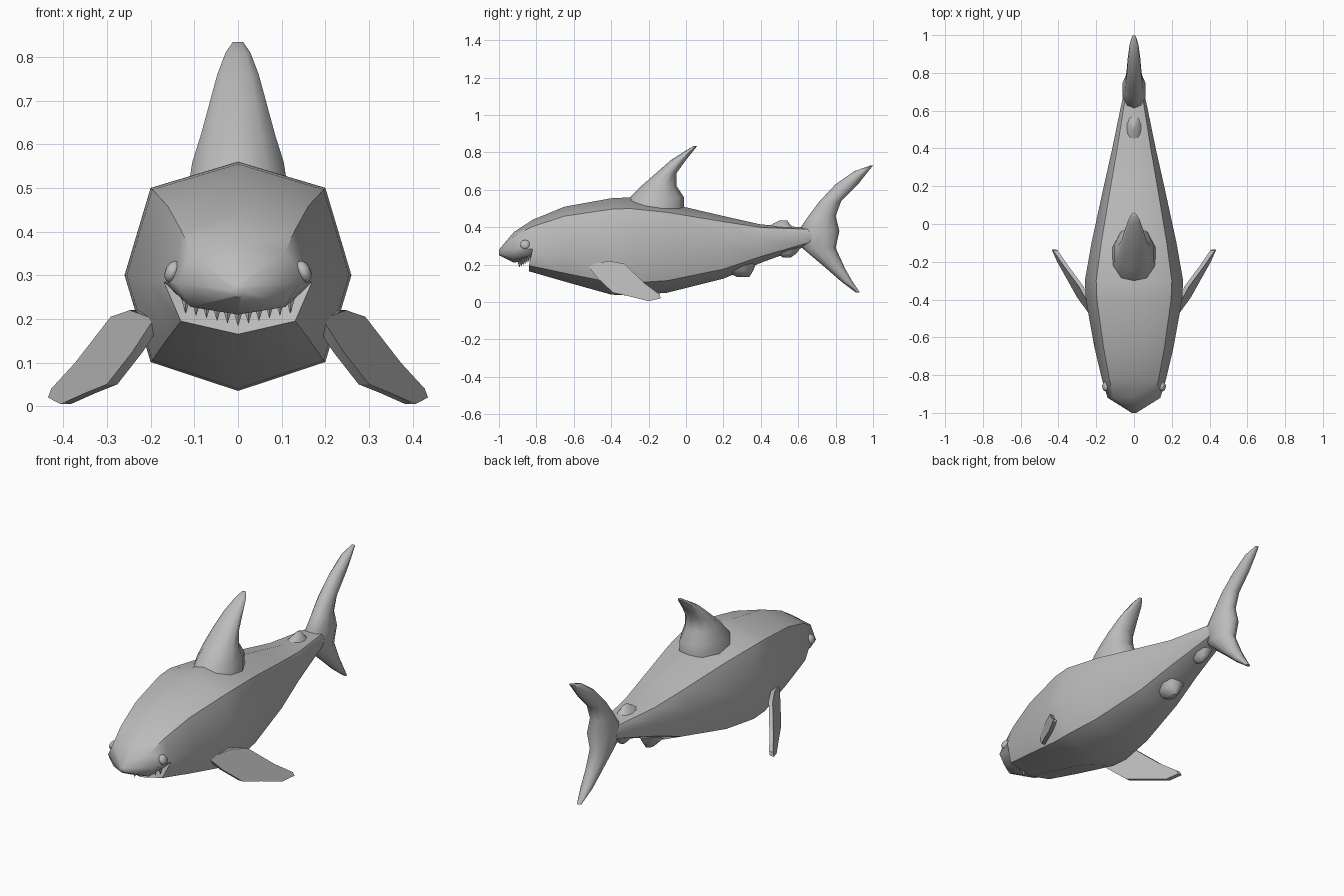
import bpy, bmesh, math
from mathutils import Vector, Matrix

default = bpy.data.objects.get("Cube")
if default:
    bpy.data.objects.remove(default, do_unlink=True)

# One plain grey for everything
GREY = (0.5, 0.5, 0.5, 1)
skin = bpy.data.materials.new("plain_grey")
skin.use_nodes = True
skin.diffuse_color = GREY
skin.node_tree.nodes["Principled BSDF"].inputs["Base Color"].default_value = GREY


def finish(name, bm, angle=50):
    """Turn a bmesh into a smooth-shaded object."""
    bmesh.ops.remove_doubles(bm, verts=bm.verts, dist=0.0005)
    bmesh.ops.recalc_face_normals(bm, faces=bm.faces)
    mesh = bpy.data.meshes.new(name)
    bm.to_mesh(mesh)
    bm.free()
    mesh.materials.append(skin)
    obj = bpy.data.objects.new(name, mesh)
    bpy.context.collection.objects.link(obj)
    bpy.ops.object.select_all(action="DESELECT")
    obj.select_set(True)
    bpy.context.view_layer.objects.active = obj
    bpy.ops.object.shade_smooth_by_angle(angle=math.radians(angle))
    return obj


def loft(name, rings, angle=50):
    """Skin a list of equal-sized point rings and cap both ends."""
    bm = bmesh.new()
    loops = [[bm.verts.new(p) for p in ring] for ring in rings]
    for a, b in zip(loops, loops[1:]):
        for i in range(len(a)):
            j = (i + 1) % len(a)
            bm.faces.new((a[i], a[j], b[j], b[i]))
    bm.faces.new(loops[0])
    bm.faces.new(loops[-1])
    return finish(name, bm, angle)


def body_ring(y, top, side, bottom, w, shear=0):
    """Eight-sided section, with the bottom optionally pushed forward."""
    up, low = side + 0.77 * (top - side), side - 0.75 * (side - bottom)
    u = 0.77 * w
    return [(0, y, top), (u, y, up), (w, y, side), (u, y + shear, low),
            (0, y + shear, bottom), (-u, y + shear, low), (-w, y, side), (-u, y, up)]


def fin(name, sections):
    """Upright fin from sections of height, front, back and half width."""
    rings = []
    for z, front, back, w in sections:
        mid, half = (front + back) / 2, (back - front) / 2
        turns = [math.tau * k / 10 for k in range(10)]
        rings.append([(w * math.sin(t), mid - half * math.cos(t), z) for t in turns])
    return loft(name, rings, 60)


# Body: snout, stepped mouth, then the long taper to the tail
loft("body", [body_ring(*r) for r in (
    (-1, .28, .265, .25, .012),
    (-.92, .375, .28, .21, .14),
    (-.82, .44, .285, .235, .17),
    (-.82, .44, .285, .165, .17, -.02),
    (-.65, .51, .29, .11, .21),
    (-.4, .555, .3, .04, .255),
    (-.3, .56, .3, .035, .26),
    (-.1, .53, .31, .05, .225),
    (.2, .46, .33, .125, .16),
    (.4, .415, .345, .21, .115),
    (.62, .4, .36, .29, .07),
    (.8, .385, .37, .355, .03))])

# Upright fins
fin("dorsal_fin", ((.5, -.34, -.01, .12), (.56, -.3, -.01, .11), (.62, -.24, -.05, .09),
                   (.69, -.16, -.05, .07), (.76, -.08, 0, .05), (.81, 0, .04, .03),
                   (.835, .04, .06, .012)))
fin("tail_fin", ((.05, .91, .93, .012), (.11, .83, .89, .03), (.18, .75, .85, .04),
                 (.29, .62, .8, .055), (.38, .6, .82, .065), (.46, .655, .8, .05),
                 (.54, .715, .83, .043), (.63, .8, .92, .035), (.7, .9, .975, .025),
                 (.73, .985, 1, .01)))
fin("rear_dorsal_fin", ((.39, .4, .59, .05), (.41, .45, .56, .03), (.437, .5, .54, .01)))
fin("belly_fin", ((.22, .14, .38, .08), (.17, .2, .36, .05), (.135, .27, .34, .02)))
fin("rear_belly_fin", ((.3, .44, .62, .05), (.26, .48, .59, .03), (.238, .52, .56, .01)))

# Side fins: a flat slanted outline with thickness, mirrored
OUTLINE = ((-.53, .2), (-.41, .22), (-.33, .205), (-.22, .1), (-.14, .04), (-.135, .02),
           (-.2, .005), (-.3, .03), (-.39, .05), (-.47, .125))
for side, s in (("left", 1), ("right", -1)):
    rings = [[(s * (.496 + y / 2 - z / 4 + t), y, z) for y, z in OUTLINE] for t in (-.012, .012)]
    loft(side + "_side_fin", rings, 30)

# Eyes: flattened balls lying on the head
for side, s in (("left", 1), ("right", -1)):
    bm = bmesh.new()
    bmesh.ops.create_uvsphere(bm, u_segments=16, v_segments=10, radius=.026)
    place = (Matrix.Translation((s * .15, -.86, .308)) @ Matrix.Rotation(-s * .4, 4, "Y")
             @ Matrix.Diagonal((.65, 1, 1, 1)))
    bm.transform(place)
    finish(side + "_eye", bm)

# Teeth: small cones hanging along the upper lip
bm = bmesh.new()
for i in range(-5, 6):
    f = abs(i) / 5
    spot = Vector((i * .024, -.89 + .05 * f, .2 + .03 * f))
    flip = Matrix.Translation(spot) @ Matrix.Rotation(math.pi, 4, "X")
    bmesh.ops.create_cone(bm, cap_ends=True, segments=5, radius1=.011, radius2=0,
                          depth=.035, matrix=flip)
finish("upper_teeth", bm, 30)
